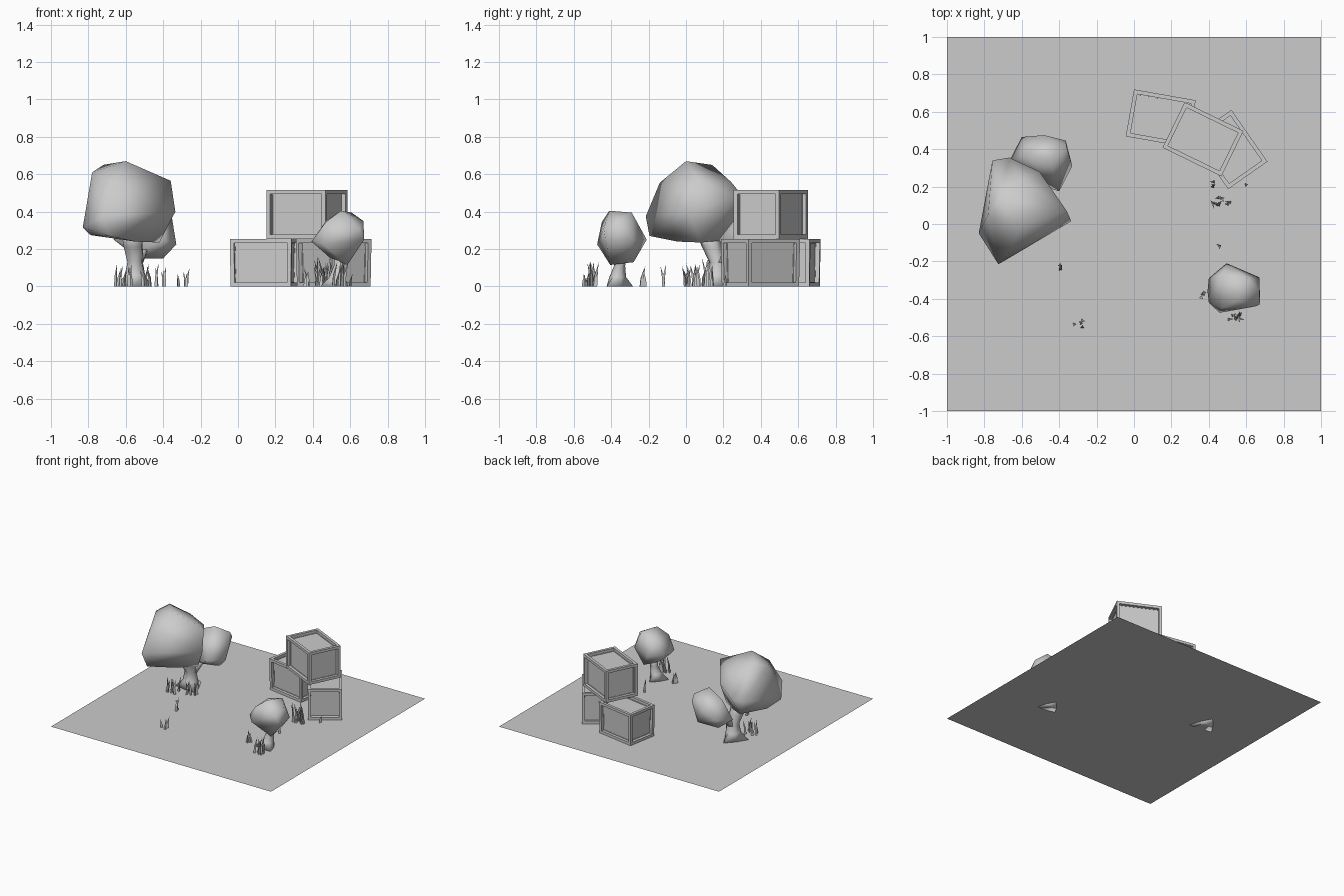
import bpy, bmesh, math, random
from mathutils import Vector, Matrix

if "Cube" in bpy.data.objects:
    bpy.data.objects.remove(bpy.data.objects["Cube"])

random.seed(4)


def finish(name, bm, smooth=False):
    bmesh.ops.recalc_face_normals(bm, faces=bm.faces)
    mesh = bpy.data.meshes.new(name)
    bm.to_mesh(mesh)
    bm.free()
    for p in mesh.polygons:
        p.use_smooth = smooth
    ob = bpy.data.objects.new(name, mesh)
    bpy.context.collection.objects.link(ob)
    return ob


def crate(name, x, y, z, size, angle, taper=1.0):
    # box with a recessed panel on every side
    bm = bmesh.new()
    bmesh.ops.create_cube(bm, size=1)
    for v in bm.verts:
        k = taper if v.co.z < 0 else 1
        v.co = Vector((v.co.x * size[0] * k, v.co.y * size[1] * k, v.co.z * size[2]))
    faces = bm.faces[:]
    bmesh.ops.inset_individual(bm, faces=faces, thickness=0.031)
    # sink each panel straight in, keeping the walls square
    for f in faces:
        n = f.normal.copy()
        new = bmesh.ops.extrude_discrete_faces(bm, faces=[f])["faces"][0]
        bmesh.ops.translate(bm, verts=new.verts[:], vec=-0.025 * n)
    ob = finish(name, bm)
    ob.location = (x, y, z + size[2] / 2)
    ob.rotation_euler.z = math.radians(angle)


def foliage(name, points):
    # faceted blob wrapped around a few outline points
    bm = bmesh.new()
    for p in points:
        bm.verts.new(p)
    res = bmesh.ops.convex_hull(bm, input=bm.verts[:])
    junk = [v for v in res["geom_interior"] if isinstance(v, bmesh.types.BMVert)]
    bmesh.ops.delete(bm, geom=junk, context="VERTS")
    finish(name, bm, True)


def limb(name, stations, sides=6, root=1.0):
    # tapering limb; every other corner of the lowest ring spreads as a root
    bm = bmesh.new()
    rings = []
    for s, (x, y, z, r) in enumerate(stations):
        ring = []
        for i in range(sides):
            a = math.tau * i / sides + 0.4
            k = r * (root if s == 0 and i % 2 else 1)
            ring.append(bm.verts.new((x + k * math.cos(a), y + k * math.sin(a), z)))
        rings.append(ring)
    for low, high in zip(rings, rings[1:]):
        for i in range(sides):
            j = (i + 1) % sides
            bm.faces.new((low[i], low[j], high[j], high[i]))
    bm.faces.new(rings[0][::-1])
    bm.faces.new(rings[-1])
    finish(name, bm, True)


def grass(name, x, y, count, sx, sy, height):
    # clump of bent three-sided blades
    bm = bmesh.new()
    for _ in range(count):
        bx, by = x + random.uniform(-sx, sx), y + random.uniform(-sy, sy)
        h = height * random.uniform(0.6, 1)
        turn = random.uniform(0, math.tau)
        lean = Vector((math.cos(turn), math.sin(turn), 0)) * h * 0.18
        rings = []
        for t, w in ((0, 0.010), (0.45, 0.008)):
            c = Vector((bx, by, h * t)) + lean * t * t
            rings.append([bm.verts.new(c + w * Vector((math.cos(turn + k * math.tau / 3),
                          math.sin(turn + k * math.tau / 3), 0))) for k in range(3)])
        tip = bm.verts.new(Vector((bx, by, h)) + lean)
        a, b = rings
        for k in range(3):
            m = (k + 1) % 3
            bm.faces.new((a[k], a[m], b[m], b[k]))
            bm.faces.new((b[k], b[m], tip))
    finish(name, bm)


# ground sheet
bm = bmesh.new()
bmesh.ops.create_grid(bm, x_segments=1, y_segments=1, size=1)
finish("ground_sheet", bm)

# stacked crates
crate("crate_left", 0.143, 0.565, 0, (0.335, 0.255, 0.255), -10, 0.975)
crate("crate_right", 0.512, 0.398, 0, (0.337, 0.257, 0.255), -55, 0.975)
crate("crate_top", 0.369, 0.453, 0.255, (0.35, 0.27, 0.262), -26)

# large tree
limb("large_trunk", [(-.55, .17, 0, .065), (-.55, .17, .06, .058), (-.55, .17, .13, .045),
                     (-.56, .14, .21, .055), (-.57, .11, .30, .06)], root=1.75)
limb("large_branch", [(-.545, .18, .11, .035), (-.52, .23, .18, .035), (-.49, .28, .25, .03)])
foliage("large_foliage", [
    (-.83, -.05, .315), (-.725, -.215, .375), (-.69, -.195, .27), (-.335, .015, .40),
    (-.36, .07, .565), (-.60, 0, .67), (-.72, .14, .65), (-.78, .05, .61),
    (-.66, -.14, .555), (-.505, .28, .48), (-.665, .355, .42), (-.757, .34, .42),
    (-.70, .30, .29), (-.79, .08, .275), (-.42, .08, .235), (-.55, -.045, .24),
    (-.55, .18, .245), (-.60, .24, .56)])
foliage("side_foliage", [
    (-.665, .34, .25), (-.60, .465, .27), (-.48, .475, .33), (-.365, .446, .36),
    (-.33, .31, .225), (-.36, .41, .41), (-.40, .175, .25), (-.45, .34, .46),
    (-.50, .30, .15), (-.40, .33, .15), (-.55, .22, .18), (-.56, .38, .17),
    (-.40, .42, .19), (-.58, .36, .40)])

# small tree
limb("small_trunk", [(.52, -.37, 0, .055), (.53, -.365, .05, .045), (.54, -.355, .11, .03),
                     (.55, -.35, .20, .04)], root=1.6)
foliage("small_foliage", [
    (.393, -.36, .24), (.40, -.29, .25), (.495, -.21, .25), (.67, -.285, .25),
    (.675, -.43, .25), (.457, -.475, .225), (.40, -.42, .25), (.47, -.45, .345),
    (.55, -.41, .405), (.607, -.29, .395), (.67, -.36, .35), (.585, -.405, .115),
    (.58, -.28, .13), (.49, -.35, .155), (.47, -.27, .35), (.65, -.44, .31)])

# grass clumps: x, y, count, x spread, y spread, height
clumps = [(-.61, .03, 8, .05, .04, .13), (-.47, .06, 5, .04, .04, .13),
          (-.39, -.23, 3, .02, .02, .11), (-.30, -.535, 4, .03, .02, .11),
          (.48, .12, 10, .06, .02, .16), (.43, .21, 3, .01, .02, .12),
          (.60, .21, 1, .0, .0, .1), (.45, -.12, 2, .01, .01, .12),
          (.36, -.38, 4, .02, .015, .11), (.53, -.49, 9, .04, .02, .14)]
for n, c in enumerate(clumps):
    grass(f"grass_clump_{n + 1}", *c)
